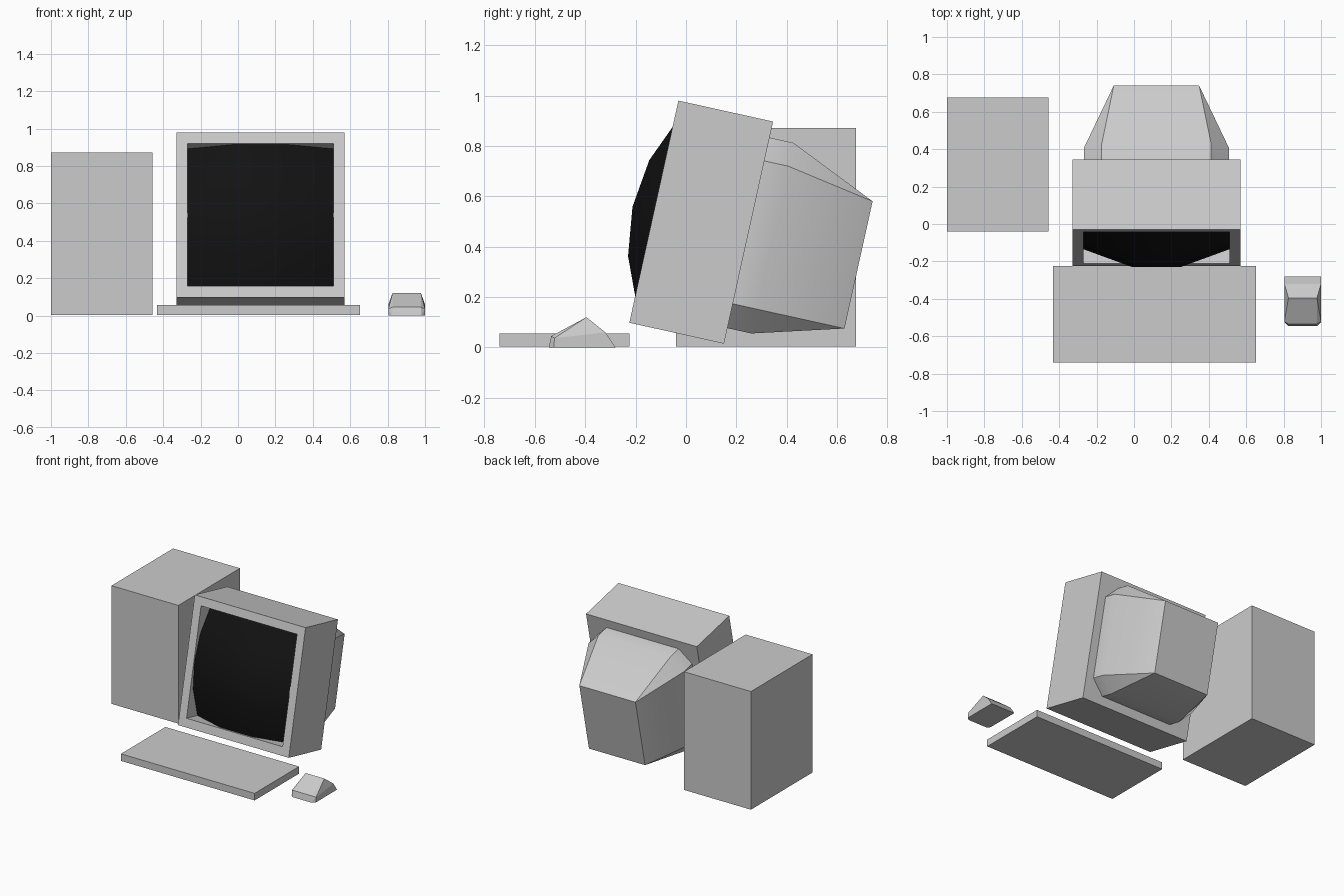
import bpy, bmesh, math
from mathutils import Matrix, Vector

if "Cube" in bpy.data.objects:
    bpy.data.objects.remove(bpy.data.objects["Cube"])

TILT = Matrix.Translation((0, -0.225, 0.098)) @ Matrix.Rotation(math.radians(-12.46), 4, 'X')
CX = 0.12  # monitor centre line


def material(name, v):
    m = bpy.data.materials.new(name)
    m.diffuse_color = (v, v, v, 1)
    m.use_nodes = True
    m.node_tree.nodes["Principled BSDF"].inputs["Base Color"].default_value = m.diffuse_color
    return m


GREY = material("grey", 0.8)
PANEL = material("panel_grey", 0.54)
BLACK = material("screen_black", 0.006)


def finish(bm, name, mats=(), matrix=None, angle=None):
    if matrix:
        bm.transform(matrix)
    me = bpy.data.meshes.new(name)
    bm.to_mesh(me)
    bm.free()
    ob = bpy.data.objects.new(name, me)
    bpy.context.collection.objects.link(ob)
    for m in mats:
        me.materials.append(m)
    if angle:
        bpy.ops.object.select_all(action='DESELECT')
        ob.select_set(True)
        bpy.context.view_layer.objects.active = ob
        bpy.ops.object.shade_smooth_by_angle(angle=math.radians(angle))
    return ob


def panel_box(lo, hi, normal, p_lo, p_hi):
    """Box with a rectangular panel inset in the face along `normal`."""
    bm = bmesh.new()
    lo, hi = Vector(lo), Vector(hi)
    bmesh.ops.create_cube(bm, size=1, matrix=Matrix.Translation((lo + hi) / 2)
                          @ Matrix.Diagonal((*(hi - lo), 1)))
    bm.normal_update()
    face = max(bm.faces, key=lambda f: f.normal.dot(Vector(normal)))
    bmesh.ops.inset_region(bm, faces=[face], thickness=0.005)
    mid = face.calc_center_median()
    axes = [i for i in range(3) if normal[i] == 0]
    for v in face.verts:
        for i, a, b in zip(axes, p_lo, p_hi):
            v.co[i] = a if v.co[i] < mid[i] else b
    return bm, face


# Tower with darker drive panel
bm, f = panel_box((-1, -0.04, 0.004), (-0.457, 0.675, 0.872), (0, -1, 0),
                  (-0.935, 0.45), (-0.52, 0.778))
f.material_index = 1
finish(bm, "tower_case", (GREY, PANEL))

# Keyboard with darker key area
bm, f = panel_box((-0.433, -0.74, 0.004), (0.653, -0.224, 0.056), (0, 0, 1),
                  (-0.403, -0.70), (0.635, -0.237))
f.material_index = 1
finish(bm, "keyboard", (GREY, PANEL))

# Monitor case with recessed screen opening
bm, f = panel_box((CX - 0.45, 0, 0), (CX + 0.45, 0.385, 0.903), (0, -1, 0),
                  (CX - 0.39, 0.062), (CX + 0.39, 0.842))
ext = bmesh.ops.extrude_face_region(bm, geom=[f])
for v in [g for g in ext["geom"] if isinstance(g, bmesh.types.BMVert)]:
    v.co.y += 0.16
if f.is_valid:
    bmesh.ops.delete(bm, geom=[f], context='FACES_ONLY')
bmesh.ops.recalc_face_normals(bm, faces=bm.faces)
finish(bm, "monitor_case", matrix=TILT)

# Bulging screen: 3 x 4 patch of a sphere
bm = bmesh.new()
bmesh.ops.create_grid(bm, x_segments=3, y_segments=4, size=0.39)
for v in bm.verts:
    x, z, _ = v.co
    v.co = (CX + x, 0.682 - math.sqrt(0.78 ** 2 - x * x - z * z), 0.452 + z)
finish(bm, "screen", (BLACK,), TILT, 40)

# Tube housing: short octagonal collar tapering to a rectangular back
bm = bmesh.new()
w, c = 0.388, 0.293
OCT = [(w, 0.743), (c, 0.838), (-c, 0.838), (-w, 0.743),
       (-w, 0.162), (-c, 0.063), (c, 0.063), (w, 0.162)]
rings = [[bm.verts.new((CX + x, y, z)) for x, z in OCT] for y in (0.38, 0.482)]
back = [bm.verts.new((CX + x, 0.839, z)) for x, z in
        ((0.228, 0.679), (-0.228, 0.679), (-0.228, 0.162), (0.228, 0.162))]
a, b = rings
bm.faces.new(a)
bm.faces.new(back)
for i in range(8):
    j = (i + 1) % 8
    bm.faces.new((a[i], a[j], b[j], b[i]))
    p, q = back[i // 2], back[j // 2]
    bm.faces.new((b[i], b[j], p) if p is q else (b[i], b[j], q, p))
bmesh.ops.recalc_face_normals(bm, faces=bm.faces)
finish(bm, "monitor_back", matrix=TILT, angle=30)

# Mouse: convex faceted body, mirrored half profile
bm = bmesh.new()
HALF = [(0.098, -0.28, 0), (0.098, -0.525, 0), (0.078, -0.545, 0),
        (0.098, -0.32, 0.06), (0.098, -0.522, 0.037), (0.075, -0.535, 0.045),
        (0.076, -0.395, 0.12)]
for s in (1, -1):
    for x, y, z in HALF:
        bm.verts.new((0.902 + s * x, y, z))
bmesh.ops.convex_hull(bm, input=bm.verts)
bmesh.ops.dissolve_limit(bm, angle_limit=0.03, verts=bm.verts, edges=bm.edges)
bmesh.ops.recalc_face_normals(bm, faces=bm.faces)
finish(bm, "mouse")
